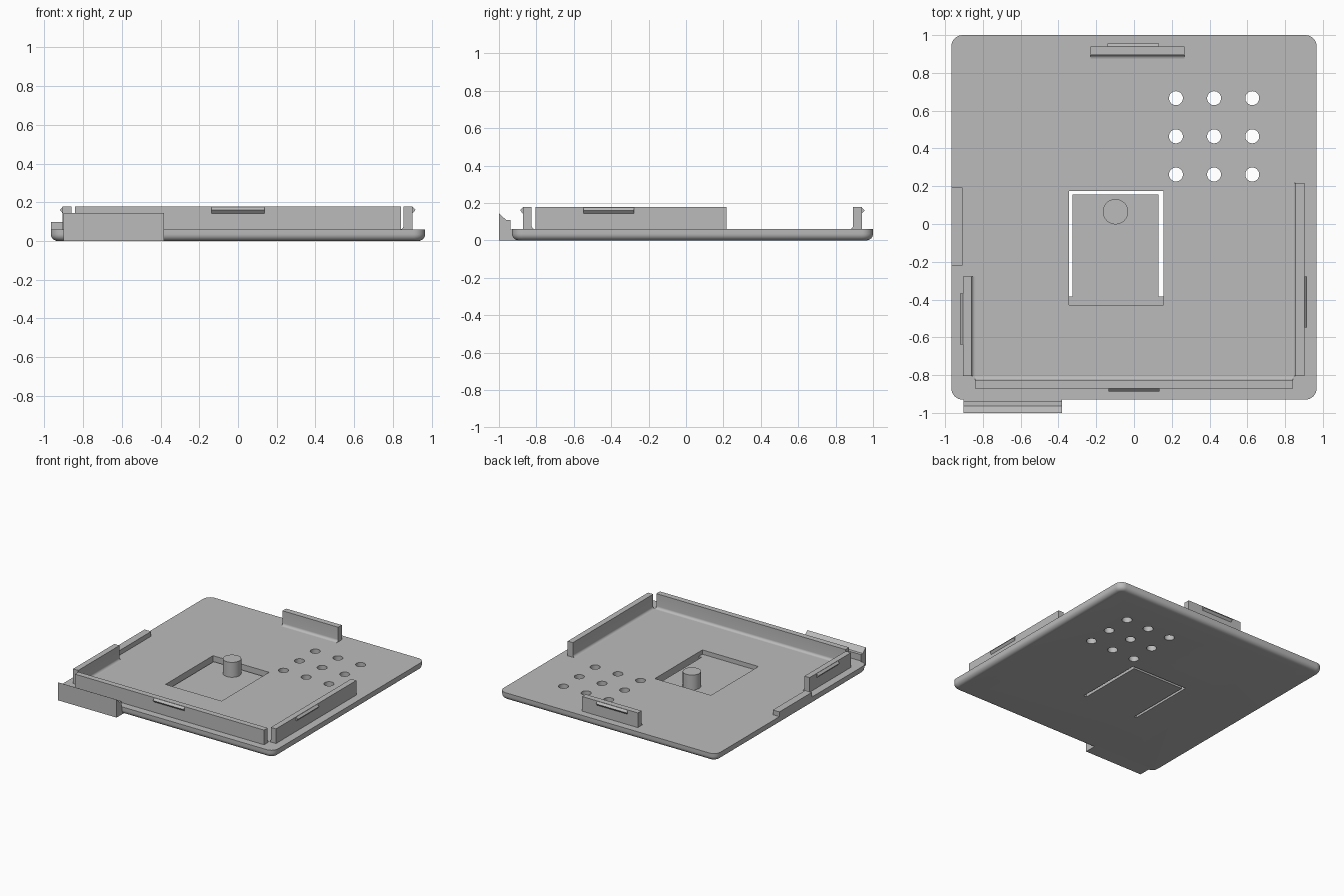
import bpy, bmesh, math
from mathutils import Matrix, Vector

if "Cube" in bpy.data.objects:
    bpy.data.objects.remove(bpy.data.objects["Cube"])

grey = bpy.data.materials.new("light grey plastic")
grey.diffuse_color = (0.5, 0.5, 0.5, 1)
grey.use_nodes = True
grey.node_tree.nodes["Principled BSDF"].inputs["Base Color"].default_value = grey.diffuse_color


def finish(name, bm, smooth=False):
    bmesh.ops.recalc_face_normals(bm, faces=bm.faces)
    me = bpy.data.meshes.new(name)
    bm.to_mesh(me)
    bm.free()
    ob = bpy.data.objects.new(name, me)
    bpy.context.collection.objects.link(ob)
    me.materials.append(grey)
    if smooth:
        smooth_ob(ob)
    return ob


def smooth_ob(ob):
    bpy.ops.object.select_all(action='DESELECT')
    ob.select_set(True)
    bpy.context.view_layer.objects.active = ob
    bpy.ops.object.shade_smooth_by_angle(angle=math.radians(35))


def add_box(bm, x0, x1, y0, y1, z0, z1):
    m = Matrix.Translation(((x0 + x1) / 2, (y0 + y1) / 2, (z0 + z1) / 2))
    m = m @ Matrix.Diagonal((x1 - x0, y1 - y0, z1 - z0, 1))
    return bmesh.ops.create_cube(bm, size=1, matrix=m)["verts"]


def add_cylinder(bm, x, y, r, z0, z1, n=40):
    bmesh.ops.create_cone(bm, cap_ends=True, segments=n, radius1=r, radius2=r,
                          depth=z1 - z0, matrix=Matrix.Translation((x, y, (z0 + z1) / 2)))


def add_prism(bm, profile, start, length, out, along):
    """Extrude an (outward, z) profile along a horizontal direction."""
    vs = [bm.verts.new(Vector(start) + Vector(out) * u + Vector((0, 0, z))) for u, z in profile]
    f = bm.faces.new(vs)
    ext = bmesh.ops.extrude_face_region(bm, geom=[f])["geom"]
    bmesh.ops.translate(bm, vec=Vector(along) * length,
                        verts=[v for v in ext if isinstance(v, bmesh.types.BMVert)])


def cut(target, cutter):
    cutter.hide_render = True
    mod = target.modifiers.new("cut", 'BOOLEAN')
    mod.operation, mod.solver, mod.object = 'DIFFERENCE', 'EXACT', cutter
    bpy.context.view_layer.objects.active = target
    bpy.ops.object.modifier_apply(modifier=mod.name)
    bpy.data.objects.remove(cutter)


TOP = 0.06     # upper face of the plate
FLOOR = 0.025  # floor of the button recess

# Base plate: rounded corners and a rounded lower rim
bm = bmesh.new()
add_box(bm, -0.967, 0.967, -0.93, 1.0, 0, TOP)
corners = [e for e in bm.edges if abs(e.verts[0].co.z - e.verts[1].co.z) > 0.01]
bmesh.ops.bevel(bm, geom=corners, offset=0.06, segments=8, profile=0.5, affect='EDGES')
rim = [e for e in bm.edges if max(v.co.z for v in e.verts) < 0.001]
bmesh.ops.bevel(bm, geom=rim, offset=0.035, segments=6, profile=0.5, affect='EDGES')
plate = finish("base_plate", bm)

# Button recess, slots around the tongue, and vent holes
bm = bmesh.new()
add_box(bm, -0.345, 0.155, -0.43, 0.175, FLOOR, 0.2)
cut(plate, finish("recess_cutter", bm))
for x0, x1, y0, y1 in ((-0.345, -0.325, -0.385, 0.175),
                       (0.13, 0.155, -0.385, 0.175),
                       (-0.345, 0.155, 0.155, 0.175)):
    bm = bmesh.new()
    add_box(bm, x0, x1, y0, y1, -0.1, 0.2)
    cut(plate, finish("slot_cutter", bm))
bm = bmesh.new()
for x in (0.222, 0.424, 0.626):
    for y in (0.262, 0.464, 0.666):
        add_cylinder(bm, x, y, 0.037, -0.1, 0.2, 32)
cut(plate, finish("vent_cutter", bm))
smooth_ob(plate)

# Post on the tongue
bm = bmesh.new()
add_cylinder(bm, -0.098, 0.065, 0.067, FLOOR - 0.005, 0.145)
finish("button_post", bm, True)


# Clip walls: outer face at u = 0, fillet on the inner foot, wedge latch outside
def clip_wall(name, start, out, along, length, latch_from, latch_len):
    t, r, top = 0.046, 0.02, 0.178
    foot = [(-t - r + r * math.cos(a), TOP + r - r * math.sin(a))
            for a in [math.pi / 2 * i / 6 for i in range(7)]]
    bm = bmesh.new()
    add_prism(bm, [(0, TOP - 0.01), (0, top), (-t, top)] + foot + [(-t - r, TOP - 0.01)],
              start, length, out, along)
    finish(name, bm, True)
    bm = bmesh.new()
    s = Vector(start) + Vector(along) * latch_from
    add_prism(bm, [(-0.005, 0.14), (0, 0.143), (0.015, 0.16), (0, 0.176), (-0.005, 0.176)],
              s, latch_len, out, along)
    finish(name + "_latch", bm)


X, Y = (1, 0, 0), (0, 1, 0)
clip_wall("front_wall", (-0.843, -0.872, 0), (0, -1, 0), X, 1.686, 0.707, 0.272)
clip_wall("back_wall", (-0.229, 0.94, 0), Y, X, 0.496, 0.09, 0.272)
clip_wall("right_wall", (0.902, -0.805, 0), X, Y, 1.022, 0.257, 0.27)
clip_wall("left_wall", (-0.906, -0.805, 0), (-1, 0, 0), Y, 0.526, 0.167, 0.27)

# Small ledge on the left edge
bm = bmesh.new()
add_box(bm, -0.967, -0.908, -0.22, 0.192, TOP - 0.025, 0.098)
finish("left_ledge", bm)

# Pull tab on the front edge
bm = bmesh.new()
add_prism(bm, [(0.07, 0), (0.07, 0.145), (0.033, 0.11), (0.008, 0.11), (0.008, TOP - 0.001),
               (-0.03, TOP - 0.001), (-0.045, 0.0)],
          (-0.902, -0.93, 0), 0.52, (0, -1, 0), X)
finish("front_tab", bm)
